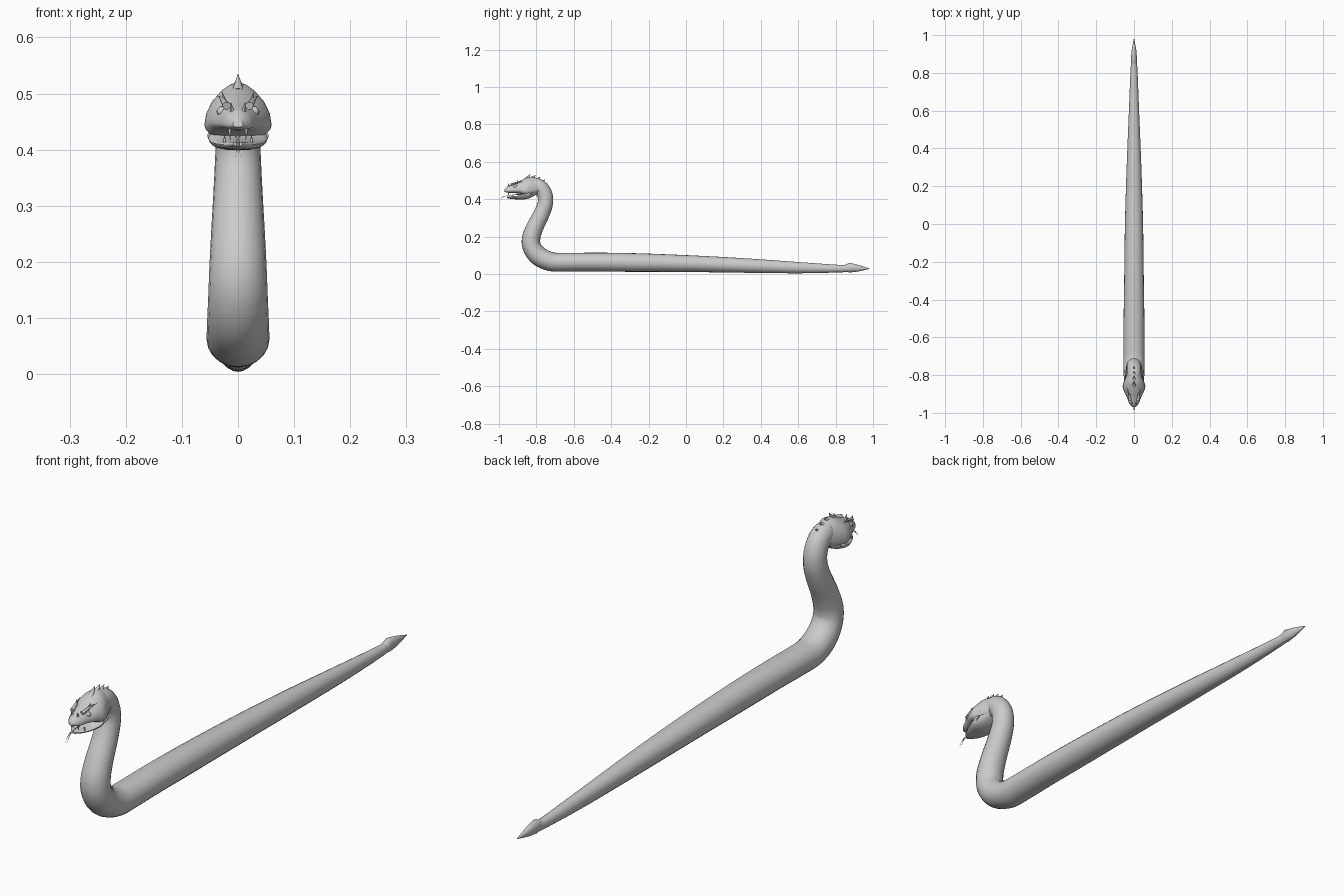
import bpy, bmesh, math
from mathutils import Vector

if "Cube" in bpy.data.objects:
    bpy.data.objects.remove(bpy.data.objects["Cube"])


def catmull(rows, steps):
    """Smoothly resample a list of number tuples."""
    out = []
    for i in range(len(rows) - 1):
        a, b = rows[max(i - 1, 0)], rows[i]
        c, d = rows[i + 1], rows[min(i + 2, len(rows) - 1)]
        for s in range(steps):
            t = s / steps
            out.append(tuple(0.5 * (2 * q + (r - p) * t + (2 * p - 5 * q + 4 * r - u) * t * t
                                    + (3 * q - p - 3 * r + u) * t ** 3)
                             for p, q, r, u in zip(a, b, c, d)))
    return out + [rows[-1]]


def loft(name, rings, angle=45):
    """Skin a list of equal-length point rings and cap both ends."""
    bm = bmesh.new()
    vs = [[bm.verts.new(p) for p in r] for r in rings]
    n = len(vs[0])
    for a, b in zip(vs, vs[1:]):
        for i in range(n):
            bm.faces.new((a[i], a[(i + 1) % n], b[(i + 1) % n], b[i]))
    bm.faces.new(vs[0])
    bm.faces.new(vs[-1])
    bmesh.ops.recalc_face_normals(bm, faces=bm.faces)
    me = bpy.data.meshes.new(name)
    bm.to_mesh(me)
    bm.free()
    ob = bpy.data.objects.new(name, me)
    bpy.context.collection.objects.link(ob)
    bpy.ops.object.select_all(action='DESELECT')
    ob.select_set(True)
    bpy.context.view_layer.objects.active = ob
    bpy.ops.object.shade_smooth_by_angle(angle=math.radians(angle))
    return ob


def tube(name, path, sides=20):
    """Body tube along (y, z, half width, half height) rows."""
    rings = []
    for i, (y, z, w, h) in enumerate(path):
        p, q = path[max(i - 1, 0)], path[min(i + 1, len(path) - 1)]
        t = Vector((0, q[0] - p[0], q[1] - p[1])).normalized()
        up = Vector((0, t.z, -t.y))
        rings.append([Vector((w * math.cos(a), y, z)) + up * h * math.sin(a)
                      for a in (2 * math.pi * k / sides for k in range(sides))])
    return loft(name, rings)


def skull(name, rows, wide, power, sides=20):
    """Head part from (y, half width, top, bottom) rows, widest at height fraction wide."""
    rings = []
    for y, w, zt, zb in catmull(rows, 4):
        zm = zb + wide * (zt - zb)
        ring = []
        for k in range(sides):
            a = 2 * math.pi * k / sides
            c, s = math.cos(a), math.sin(a)
            x = math.copysign(abs(c) ** (power if s > 0 else 0.8), c)
            ring.append((w * x, y, zm + s * (zt - zm if s > 0 else zm - zb)))
        rings.append(ring)
    return loft(name, rings)


def spike(name, base, tip, wide, thick, bend=0.0, mirror=False):
    """Curved tapering spike between two points; mirror makes a pair."""
    for side in ((1, -1) if mirror else (1,)):
        a = Vector((base[0] * side, *base[1:]))
        b = Vector((tip[0] * side, *tip[1:]))
        d = (b - a).normalized()
        u = d.cross(Vector((side if abs(d.x) < 0.9 else 0, 0.0, 0.3))).normalized()
        v = d.cross(u)
        rings = []
        for t in (0, 0.35, 0.7, 1):
            r = 1 - 0.97 * t
            c = a.lerp(b, t) + Vector((0, 0, bend * t * (1 - t)))
            rings.append([c + u * wide * r * math.cos(g) + v * thick * r * math.sin(g)
                          for g in (k * math.pi / 4 for k in range(8))])
        loft(name + ("" if side == 1 else "_mirrored"), rings)


# Body, from tail to raised S-shaped neck
tube("body", catmull([
    (0.88, 0.030, 0.014, 0.018), (0.80, 0.029, 0.019, 0.021), (0.60, 0.034, 0.027, 0.030),
    (0.30, 0.046, 0.039, 0.039), (0.00, 0.056, 0.048, 0.045), (-0.30, 0.062, 0.052, 0.050),
    (-0.50, 0.064, 0.055, 0.050), (-0.64, 0.063, 0.056, 0.050), (-0.72, 0.066, 0.056, 0.051),
    (-0.785, 0.094, 0.055, 0.052), (-0.822, 0.140, 0.053, 0.050), (-0.828, 0.190, 0.051, 0.049),
    (-0.808, 0.250, 0.048, 0.046), (-0.773, 0.320, 0.044, 0.043), (-0.752, 0.380, 0.041, 0.041),
    (-0.757, 0.430, 0.039, 0.041), (-0.787, 0.466, 0.038, 0.042), (-0.84, 0.475, 0.036, 0.040)], 5))

# Pointed tail blade
tube("tail_blade", [(0.84, 0.030, 0.014, 0.014), (0.875, 0.034, 0.016, 0.026),
                    (0.92, 0.031, 0.012, 0.018), (0.955, 0.030, 0.006, 0.009),
                    (0.982, 0.029, 0.001, 0.001)], 12)

# Upper head and lower jaw
skull("upper_head", [(-0.970, 0.009, 0.454, 0.440), (-0.952, 0.024, 0.471, 0.435),
                     (-0.92, 0.037, 0.484, 0.433), (-0.89, 0.051, 0.498, 0.429),
                     (-0.86, 0.060, 0.511, 0.418), (-0.83, 0.052, 0.520, 0.418),
                     (-0.79, 0.036, 0.512, 0.430)], 0.28, 1.15)
skull("lower_jaw", [(-0.957, 0.008, 0.414, 0.406), (-0.93, 0.028, 0.415, 0.401),
                    (-0.89, 0.045, 0.421, 0.399), (-0.86, 0.053, 0.434, 0.400),
                    (-0.83, 0.046, 0.445, 0.408), (-0.80, 0.030, 0.445, 0.425)], 0.6, 0.8)

# Eyes and brow ridges
for s in (1, -1):
    bpy.ops.mesh.primitive_uv_sphere_add(segments=16, ring_count=8, radius=0.009,
                                         location=(0.029 * s, -0.913, 0.468))
    bpy.context.object.name = "eye"
    bpy.ops.object.shade_smooth()
spike("brow_ridge", (0.020, -0.935, 0.478), (0.036, -0.868, 0.496), 0.007, 0.008, 0.01, True)
spike("snout_horn", (0.010, -0.945, 0.466), (0.013, -0.952, 0.485), 0.006, 0.005, 0, True)
spike("brow_horn", (0.022, -0.905, 0.480), (0.029, -0.898, 0.504), 0.007, 0.005, 0, True)

# Cheek frill behind the jaw corner
for i, z in enumerate((0.425, 0.443, 0.461)):
    spike("cheek_spike", (0.045, -0.855, z), (0.053 - 0.004 * i, -0.822, z + 0.004),
          0.011, 0.010, 0, True)

# Crest plates down the nape
for y, z, ty, tz in ((-0.858, 0.502, -0.832, 0.535), (-0.828, 0.508, -0.803, 0.530),
                     (-0.800, 0.502, -0.778, 0.519), (-0.775, 0.488, -0.754, 0.505)):
    spike("crest_spike", (0, y, z), (0, ty, tz), 0.012, 0.012)
    spike("crest_side_spike", (0.018, y, z - 0.008), (0.027, ty, tz - 0.030), 0.010, 0.009, 0, True)

# Fangs
spike("upper_fang", (0.015, -0.950, 0.440), (0.014, -0.948, 0.417), 0.004, 0.004, 0, True)
spike("lower_fang", (0.024, -0.925, 0.412), (0.024, -0.928, 0.430), 0.003, 0.003, 0, True)

# Forked tongue
spike("tongue", (0, -0.87, 0.424), (0, -0.985, 0.412), 0.003, 0.006, 0.02)
spike("tongue_fork", (0.001, -0.970, 0.417), (0.004, -1.0, 0.388), 0.002, 0.002, 0.02, True)
